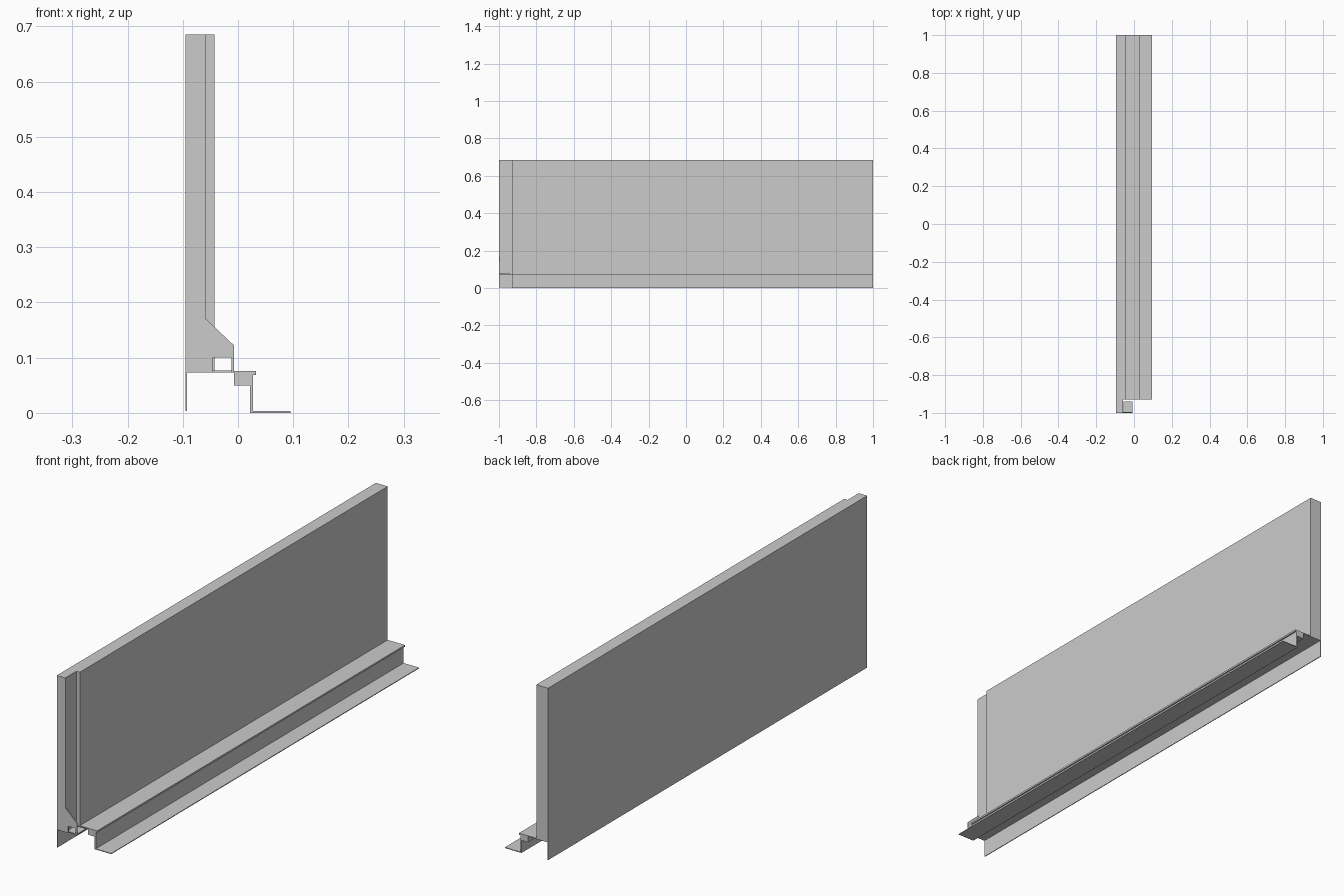
import bpy

if "Cube" in bpy.data.objects:
    bpy.data.objects.remove(bpy.data.objects["Cube"])


def extrude(name, profile, y0, y1):
    """Closed (x, z) profile extruded along y."""
    n = len(profile)
    area = sum(profile[i][0] * profile[(i + 1) % n][1]
               - profile[(i + 1) % n][0] * profile[i][1] for i in range(n))
    if area < 0:
        profile = profile[::-1]
    verts = [(x, y, z) for y in (y0, y1) for x, z in profile]
    faces = [list(range(n)), list(range(2 * n - 1, n - 1, -1))]
    for i in range(n):
        j = (i + 1) % n
        faces.append([j, i, i + n, j + n])
    mesh = bpy.data.meshes.new(name)
    mesh.from_pydata(verts, [], faces)
    mesh.update()
    obj = bpy.data.objects.new(name, mesh)
    bpy.context.collection.objects.link(obj)
    return obj


def box(name, x0, x1, y0, y1, z0, z1):
    return extrude(name, [(x0, z0), (x1, z0), (x1, z1), (x0, z1)], y0, y1)


TOP, BASE = 0.685, 0.073
END = -0.93   # where the inner layer and rail stop short

# Outer panel with thin skirt hanging below it
extrude("outer_panel", [(-0.095, 0.003), (-0.092, 0.003), (-0.092, BASE),
                        (-0.058, BASE), (-0.058, TOP), (-0.095, TOP)], -1, 1)

# Inner facing layer, set back at the front end
box("inner_facing", -0.058, -0.043, END, 1, BASE, TOP)

# Ledge, solid sill block, lip, web and foot flange in one section
extrude("sill_rail", [(-0.043, BASE), (-0.007, BASE), (-0.007, 0.05),
                      (0.022, 0.05), (0.022, 0), (0.095, 0), (0.095, 0.003),
                      (0.027, 0.003), (0.027, 0.069), (0.033, 0.069),
                      (0.033, 0.076), (-0.043, 0.076)], END, 1)

# Sloped end gusset with a rectangular notch
extrude("end_gusset", [(-0.058, BASE), (-0.045, BASE), (-0.045, 0.1),
                       (-0.012, 0.1), (-0.012, BASE), (-0.007, BASE),
                       (-0.007, 0.122), (-0.058, 0.17)], -1, -0.996)

# Small flat tab behind the gusset
box("gusset_tab", -0.055, -0.009, -0.996, -0.94, BASE, 0.077)
